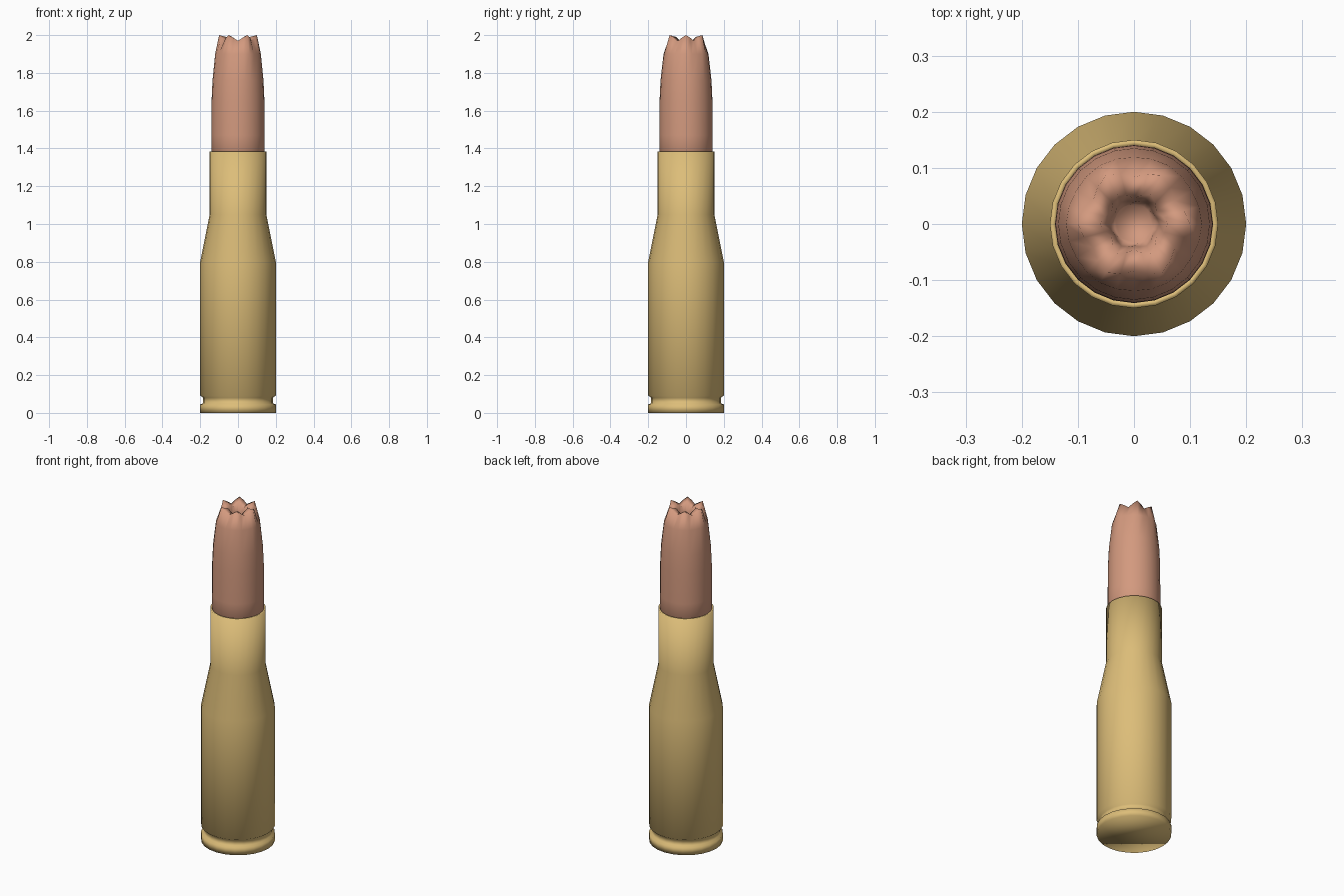
import bpy, bmesh
from math import sin, cos, pi

SEGMENTS = 24

cube = bpy.data.objects.get("Cube")
if cube:
    bpy.data.objects.remove(cube, do_unlink=True)


def make_material(name, color):
    mat = bpy.data.materials.new(name)
    mat.use_nodes = True
    mat.diffuse_color = color
    mat.node_tree.nodes["Principled BSDF"].inputs["Base Color"].default_value = color
    return mat


def lathe(name, profile, mat):
    """Revolve (radius, z, notch inset, notch drop) rings and cap both ends."""
    bm = bmesh.new()
    rings = []
    for radius, z, inset, drop in profile:
        ring = []
        for i in range(SEGMENTS):
            a = 2 * pi * i / SEGMENTS
            notch = (1 - cos(6 * a)) / 2
            r = radius - inset * notch
            ring.append(bm.verts.new((r * cos(a), r * sin(a), z - drop * notch)))
        rings.append(ring)
    for low, high in zip(rings, rings[1:]):
        for i in range(SEGMENTS):
            j = (i + 1) % SEGMENTS
            bm.faces.new((low[i], low[j], high[j], high[i]))
    bm.faces.new(rings[0][::-1])
    bm.faces.new(rings[-1])
    for face in bm.faces:
        face.smooth = True
    mesh = bpy.data.meshes.new(name)
    bm.to_mesh(mesh)
    bm.free()
    mesh.materials.append(mat)
    obj = bpy.data.objects.new(name, mesh)
    bpy.context.collection.objects.link(obj)
    return obj


brass = make_material("brass", (0.72, 0.51, 0.19, 1))
copper = make_material("copper", (0.65, 0.32, 0.21, 1))

# Casing: base rim, extractor groove, body, shoulder, neck and mouth
casing = [(0.2, 0), (0.2, 0.045), (0.185, 0.05), (0.185, 0.08), (0.2, 0.092),
          (0.2, 0.8), (0.15, 1.05), (0.15, 1.385), (0.14, 1.385), (0.138, 1.3)]
lathe("casing", [(r, z, 0, 0) for r, z in casing], brass)

# Projectile: seated shank, tapered nose and a hollow tip with six notches
lathe("projectile", [
    (0.132, 1.37, 0, 0),
    (0.141, 1.385, 0, 0),
    (0.141, 1.47, 0, 0),
    (0.14, 1.65, 0, 0),
    (0.135, 1.76, 0, 0),
    (0.121, 1.9, 0.002, 0),
    (0.1, 2.0, 0.016, 0.03),
    (0.06, 1.99, 0.014, 0.03),
    (0.045, 1.93, 0.006, 0),
    (0.035, 1.89, 0, 0),
], copper)
